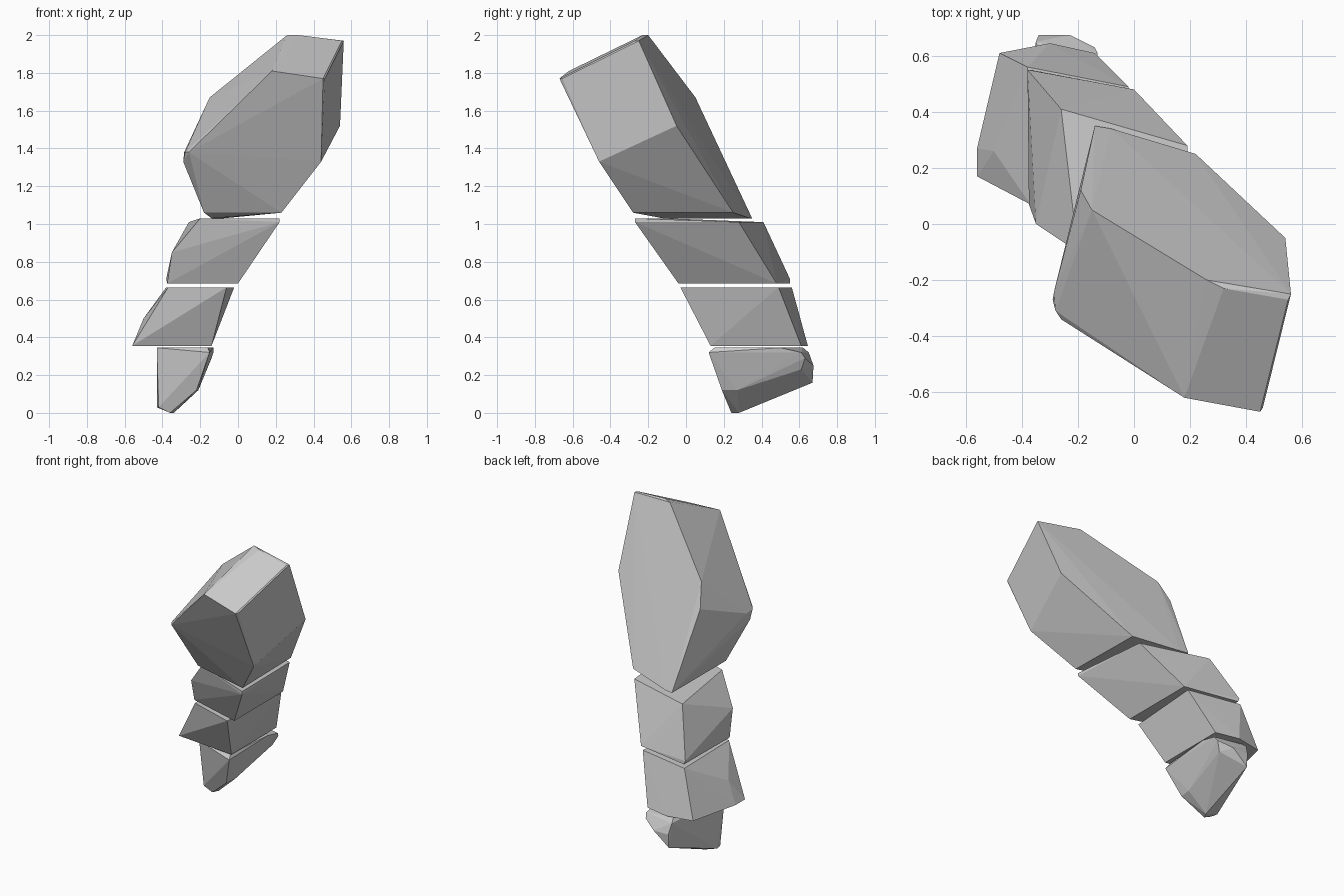
import bpy, bmesh

if "Cube" in bpy.data.objects:
    bpy.data.objects.remove(bpy.data.objects["Cube"])


def stone(name, *rings):
    """Flat-faced chiselled block: the convex skin around its rings of corners."""
    bm = bmesh.new()
    for ring in rings:
        for corner in ring:
            bm.verts.new(corner)
    res = bmesh.ops.convex_hull(bm, input=bm.verts)
    loose = [v for v in bm.verts if not v.link_faces]
    bmesh.ops.delete(bm, geom=loose, context='VERTS')
    bmesh.ops.dissolve_limit(bm, angle_limit=0.02, verts=bm.verts, edges=bm.edges)
    bmesh.ops.recalc_face_normals(bm, faces=bm.faces)
    mesh = bpy.data.meshes.new(name)
    bm.to_mesh(mesh)
    bm.free()
    obj = bpy.data.objects.new(name, mesh)
    bpy.context.collection.objects.link(obj)
    return obj


def level(z, *xy):
    """Ring of corners at one height."""
    return [(x, y, z) for x, y in xy]


# Pointed end block
stone("tip_segment",
      level(0.0, (-.36, .24), (-.34, .28)),
      level(0.03, (-.42, .235), (-.43, .28)),
      level(0.12, (-.22, .19), (-.21, .27)),
      [(-.34, .67, .16), (-.34, .675, .25), (-.23, .675, .25),
       (-.17, .61, .23), (-.14, .63, .29)],
      level(0.32, (-.15, .12), (-.13, .61), (-.35, .65)),
      level(0.345, (-.43, .20), (-.16, .15), (-.13, .50), (-.34, .62)))

# Lower middle block, with the wedge sticking out on the left
stone("lower_segment",
      level(0.355, (-.56, .17), (-.56, .27), (-.48, .61), (-.30, .645),
            (-.14, .61), (-.14, .13)),
      [(-.50, .26, .50)],
      level(0.665, (-.38, .56), (-.37, .07), (-.06, -.03), (-.02, .49)))

# Upper middle block
stone("upper_segment",
      level(0.685, (-.37, .55), (-.375, .07), (0, -.04), (0, .48)),
      [(-.35, 0, .85), (-.38, .55, .71)],
      level(1.01, (-.26, .41), (.22, -.27), (.19, .28)),
      level(1.03, (-.20, -.10), (.22, -.27)))

# Large head block
stone("base_segment",
      level(1.03, (-.14, .35), (-.08, .34), (-.14, -.12)),
      level(1.06, (.23, -.28), (.22, .25), (-.18, -.17)),
      level(1.33, (-.29, -.27), (.44, -.46)),
      level(1.38, (-.28, -.31), (-.26, -.34), (-.285, -.24)),
      level(1.52, (-.19, .12), (.54, -.05)),
      [(-.15, .05, 1.67)],
      level(1.77, (.45, -.67), (.46, -.655)),
      level(1.81, (.18, -.62)),
      level(1.97, (.56, -.25), (.55, -.27)),
      level(2.0, (.26, -.20), (.32, -.23)))
